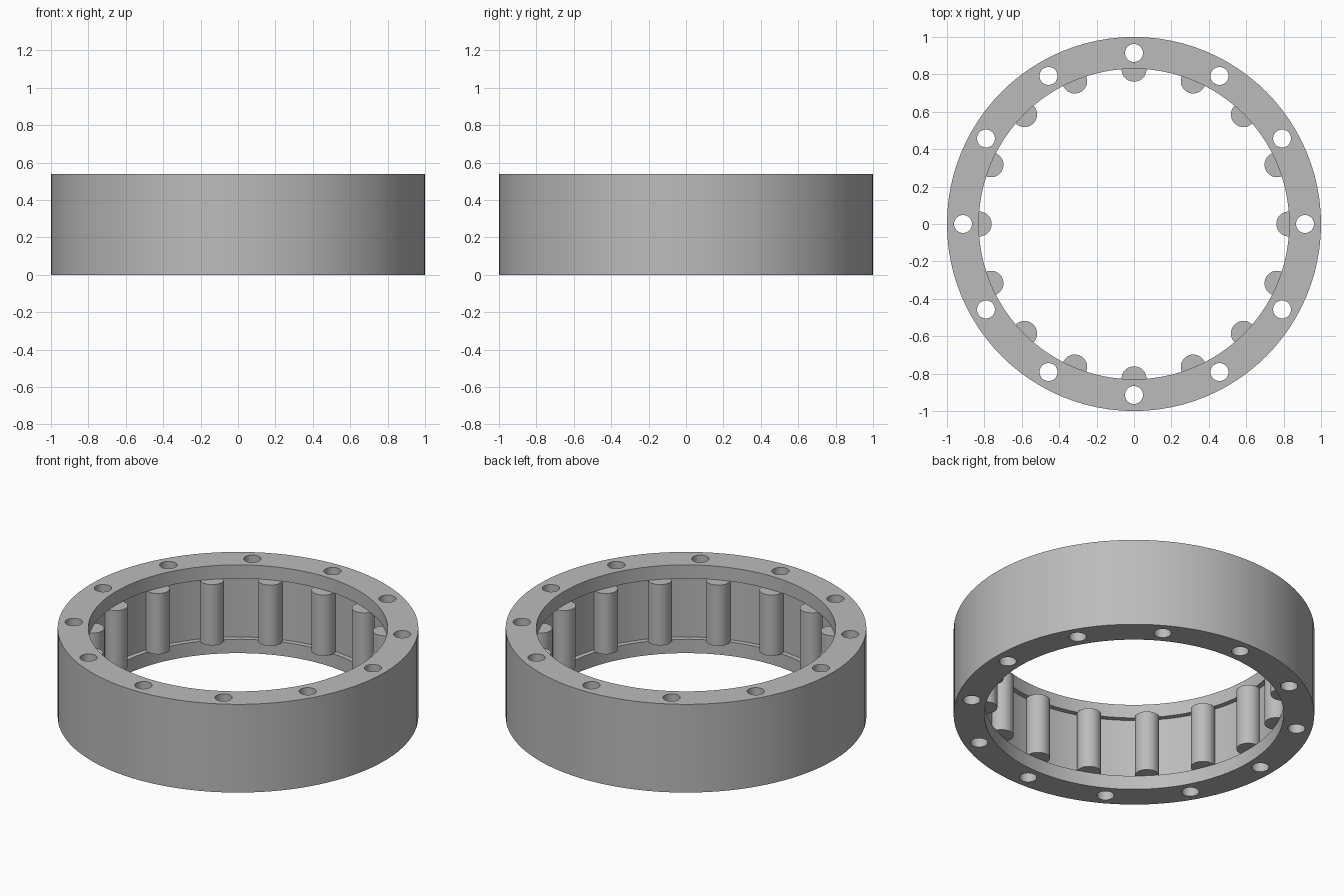
import bpy, bmesh, math
from math import cos, sin, tau
from mathutils import Vector

if "Cube" in bpy.data.objects:
    bpy.data.objects.remove(bpy.data.objects["Cube"])

HEIGHT, OUTER, BORE, RECESS = 0.54, 1.0, 0.83, 0.86
LOW, HIGH = 0.085, 0.457          # recess floor and ceiling
SEGMENTS = 96

steel = bpy.data.materials.new("grey steel")
steel.use_nodes = True
GREY = (0.5, 0.5, 0.5, 1)
steel.diffuse_color = GREY
steel.node_tree.nodes["Principled BSDF"].inputs["Base Color"].default_value = GREY


def make_object(name, bm):
    bmesh.ops.recalc_face_normals(bm, faces=bm.faces[:])
    mesh = bpy.data.meshes.new(name)
    bm.to_mesh(mesh)
    bm.free()
    mesh.materials.append(steel)
    obj = bpy.data.objects.new(name, mesh)
    bpy.context.collection.objects.link(obj)
    return obj


def activate(obj):
    bpy.ops.object.select_all(action='DESELECT')
    obj.select_set(True)
    bpy.context.view_layer.objects.active = obj


def smooth(obj):
    activate(obj)
    bpy.ops.object.shade_smooth_by_angle(angle=math.radians(30))


def prism(bm, outline, z0, z1):
    bottom = [bm.verts.new((p.x, p.y, z0)) for p in outline]
    top = [bm.verts.new((p.x, p.y, z1)) for p in outline]
    bm.faces.new(bottom[::-1])
    bm.faces.new(top)
    for i in range(len(outline)):
        j = (i + 1) % len(outline)
        bm.faces.new((bottom[i], bottom[j], top[j], top[i]))


def circle(angle, distance, radius, count):
    centre = Vector((cos(angle), sin(angle))) * distance
    return [centre + radius * Vector((cos(t), sin(t)))
            for t in (angle + tau * k / count for k in range(count))]


# Ring body: a lathed section with a recess between two lips
section = [(OUTER, 0), (OUTER, HEIGHT), (BORE, HEIGHT), (BORE, HIGH),
           (RECESS, HIGH), (RECESS, LOW), (BORE, LOW), (BORE, 0)]
bm = bmesh.new()
loops = [[bm.verts.new((r * cos(tau * k / SEGMENTS), r * sin(tau * k / SEGMENTS), z))
          for r, z in section] for k in range(SEGMENTS)]
for k in range(SEGMENTS):
    a, b = loops[k], loops[(k + 1) % SEGMENTS]
    for i in range(len(section)):
        j = (i + 1) % len(section)
        bm.faces.new((a[i], b[i], b[j], a[j]))
ring = make_object("outer_ring", bm)

# Twelve bolt holes through the ring
bm = bmesh.new()
for k in range(12):
    prism(bm, circle(tau * k / 12, 0.914, 0.048, 32), -0.1, HEIGHT + 0.1)
cutter = make_object("bolt_hole_cutter", bm)
cutter.hide_render = True
cut = ring.modifiers.new("bolt holes", 'BOOLEAN')
cut.operation = 'DIFFERENCE'
cut.solver = 'EXACT'
cut.object = cutter
activate(ring)
bpy.ops.object.modifier_apply(modifier=cut.name)
bpy.data.objects.remove(cutter)
smooth(ring)

# Sixteen rollers, flattened where they sit in the recess wall
for k in range(16):
    outline = circle(tau * k / 16, 0.828, 0.067, 40)
    outline = [p * min(1, (RECESS + 0.003) / p.length) for p in outline]
    bm = bmesh.new()
    prism(bm, outline, LOW, HIGH)
    smooth(make_object(f"roller_{k + 1}", bm))
